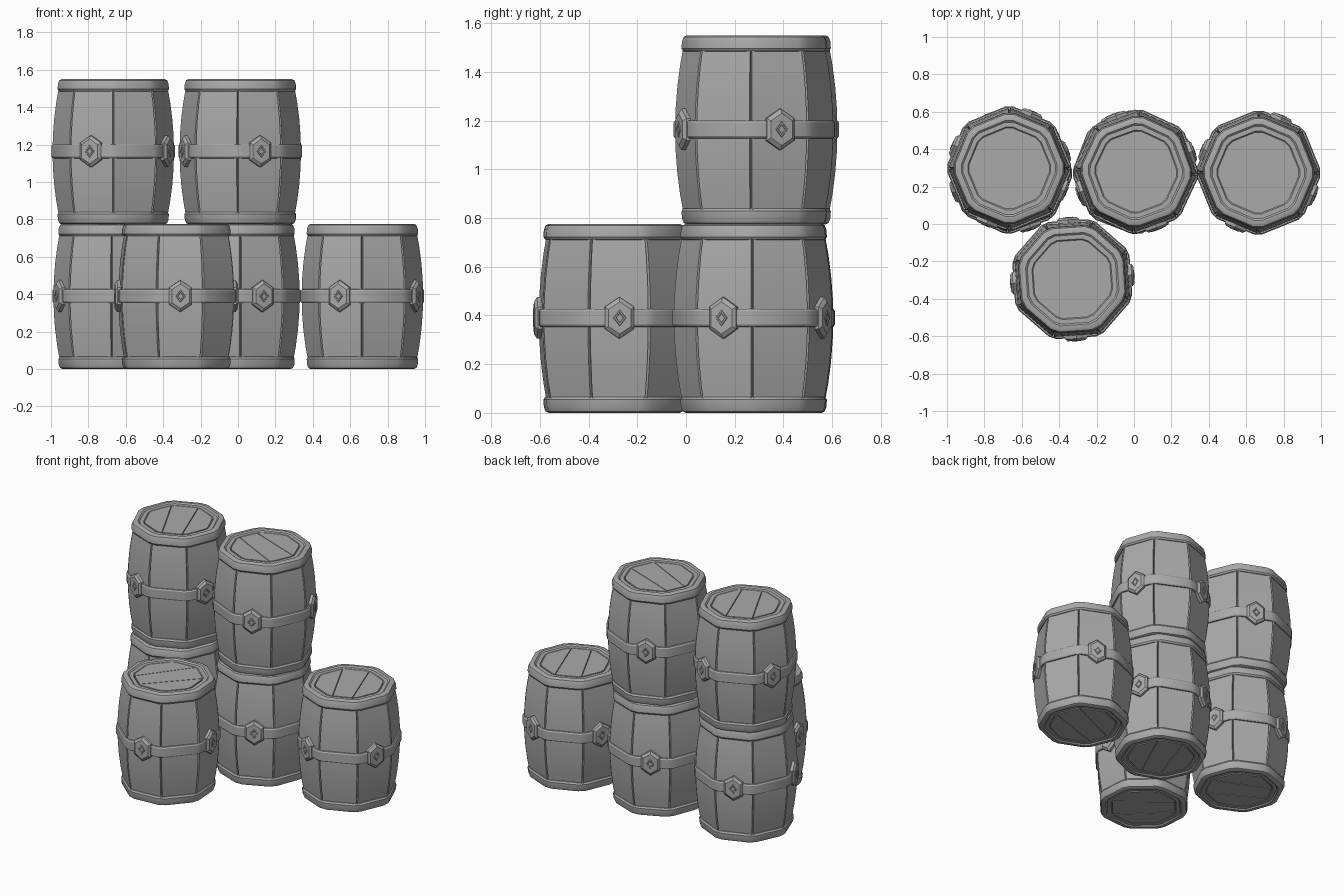
import bpy, bmesh, math
from mathutils import Matrix, Vector

if "Cube" in bpy.data.objects:
    bpy.data.objects.remove(bpy.data.objects["Cube"])

H = 0.776          # barrel height
rad = math.radians

mat = bpy.data.materials.new("plain grey")
mat.diffuse_color = (0.4, 0.4, 0.4, 1)
mat.use_nodes = True
mat.node_tree.nodes["Principled BSDF"].inputs["Base Color"].default_value = mat.diffuse_color


def finish(bm, name, angle=28):
    bmesh.ops.recalc_face_normals(bm, faces=bm.faces[:])
    me = bpy.data.meshes.new(name)
    bm.to_mesh(me)
    bm.free()
    me.materials.append(mat)
    me.shade_smooth()
    me.set_sharp_from_angle(angle=rad(angle))
    return me


def section(apothem, chamfer, groove=0.0):
    """Octagon whose corners are chamfered, or grooved like a stave seam."""
    pts = []
    for k in range(8):
        for d in (-chamfer, 0, chamfer):
            if d == 0 and not groove:
                continue
            r = apothem / math.cos(rad(22.5 - abs(d)))
            if d == 0:
                r -= groove
            a = rad(45 * k + 22.5 + d)
            pts.append((r * math.cos(a), r * math.sin(a)))
    return pts


def loft(bm, profile, chamfer, groove=0.0, cap_end=False, closed=False):
    rings = [[bm.verts.new((x, y, z)) for x, y in section(a, chamfer, groove)]
             for a, z in profile]
    pairs = list(zip(rings, rings[1:]))
    if closed:
        pairs.append((rings[-1], rings[0]))
    n = len(rings[0])
    for lo, hi in pairs:
        for i in range(n):
            j = (i + 1) % n
            bm.faces.new((lo[i], lo[j], hi[j], hi[i]))
    if cap_end:
        bm.faces.new(rings[-1])


def make_body():
    bm = bmesh.new()
    prof = []
    for i in range(9):
        t = -1 + i / 4
        prof.append((0.302 - 0.034 * t * t, H / 2 + t * 0.355))
    loft(bm, prof, 0.9, 0.014)
    return finish(bm, "staves")


def make_rim():
    bm = bmesh.new()
    loft(bm, [(0.262, 0.708), (0.278, 0.711), (0.285, 0.722), (0.283, 0.752),
              (0.276, 0.770), (0.264, H), (0.245, H), (0.236, 0.768),
              (0.212, 0.768), (0.206, 0.761)], 5, cap_end=True)
    return finish(bm, "rim")


def clip(poly, nrm, off):
    """Keep the side of a flat polygon where p . nrm >= off."""
    out = []
    for a, b in zip(poly, poly[1:] + poly[:1]):
        da, db = a.dot(nrm) - off, b.dot(nrm) - off
        if da >= 0:
            out.append(a)
        if (da >= 0) != (db >= 0):
            out.append(a.lerp(b, da / (da - db)))
    return out


def make_lid():
    # three planks cut from one octagon, seams running at about 45 degrees
    bm = bmesh.new()
    for lo, hi in ((-1, -0.077), (-0.073, 0.073), (0.077, 1)):
        poly = [Vector((x, y, 0)) for x, y in section(0.204, 4)]
        for off, s in ((lo, 1), (hi, -1)):
            tilt = rad(135 + (4 if off > 0 else -2))
            nrm = Vector((math.cos(tilt), math.sin(tilt), 0))
            poly = clip(poly, nrm * s, off * s)
        low = [bm.verts.new(p + Vector((0, 0, 0.761))) for p in poly]
        top = [bm.verts.new(p + Vector((0, 0, 0.769))) for p in poly]
        bm.faces.new(top)
        for i in range(len(low)):
            j = (i + 1) % len(low)
            bm.faces.new((low[i], low[j], top[j], top[i]))
    return finish(bm, "lid planks")


def make_band():
    bm = bmesh.new()
    loft(bm, [(0.295, 0.352), (0.309, 0.354), (0.314, 0.362), (0.314, 0.418),
              (0.309, 0.426), (0.295, 0.428)], 4, closed=True)
    return finish(bm, "band")


def make_studs():
    bm = bmesh.new()
    hexa = [(0, 0.085), (0.060, 0.045), (0.060, -0.045),
            (0, -0.085), (-0.060, -0.045), (-0.060, 0.045)]
    diamond = [(0, 0.036), (0.028, 0), (0, -0.036), (-0.028, 0)]

    def stack(shape, levels, rot):
        rings = [[bm.verts.new(rot @ Vector((r, y * s, H / 2 + 0.002 + z * s)))
                  for y, z in shape] for r, s in levels]
        for lo, hi in zip(rings, rings[1:]):
            for i in range(len(shape)):
                j = (i + 1) % len(shape)
                bm.faces.new((lo[i], lo[j], hi[j], hi[i]))
        bm.faces.new(rings[-1])

    for k in range(4):
        rot = Matrix.Rotation(rad(90 * k), 3, 'Z')
        stack(hexa, [(0.295, 1), (0.318, 1), (0.330, 0.78)], rot)
        stack(diamond, [(0.328, 1), (0.333, 0.85), (0.333, 0.6), (0.3305, 0.5)], rot)
    return finish(bm, "studs")


body, rim, lid, band, studs = make_body(), make_rim(), make_lid(), make_band(), make_studs()
flip = Matrix.Translation((0, 0, H)) @ Matrix.Rotation(math.pi, 4, 'X')
one = Matrix.Identity(4)
parts = [("staves", body, one), ("band", band, one), ("studs", studs, one),
         ("top_rim", rim, one), ("top_lid", lid, one),
         ("bottom_rim", rim, flip), ("bottom_lid", lid, flip)]

# barrel name, x, y, z, turn in degrees
barrels = [("front", -0.33, -0.295, 0, 4),
           ("left_lower", -0.662, 0.28, 0, 20),
           ("middle_lower", 0.005, 0.278, 0, 114),
           ("right", 0.665, 0.275, 0, 67),
           ("left_upper", -0.667, 0.297, 0.774, 67.5),
           ("middle_upper", 0.012, 0.28, 0.774, -70)]

for name, x, y, z, turn in barrels:
    place = Matrix.Translation((x, y, z)) @ Matrix.Rotation(rad(turn), 4, 'Z')
    for part, me, local in parts:
        ob = bpy.data.objects.new(f"{name}_barrel_{part}", me)
        bpy.context.collection.objects.link(ob)
        ob.matrix_world = place @ local
